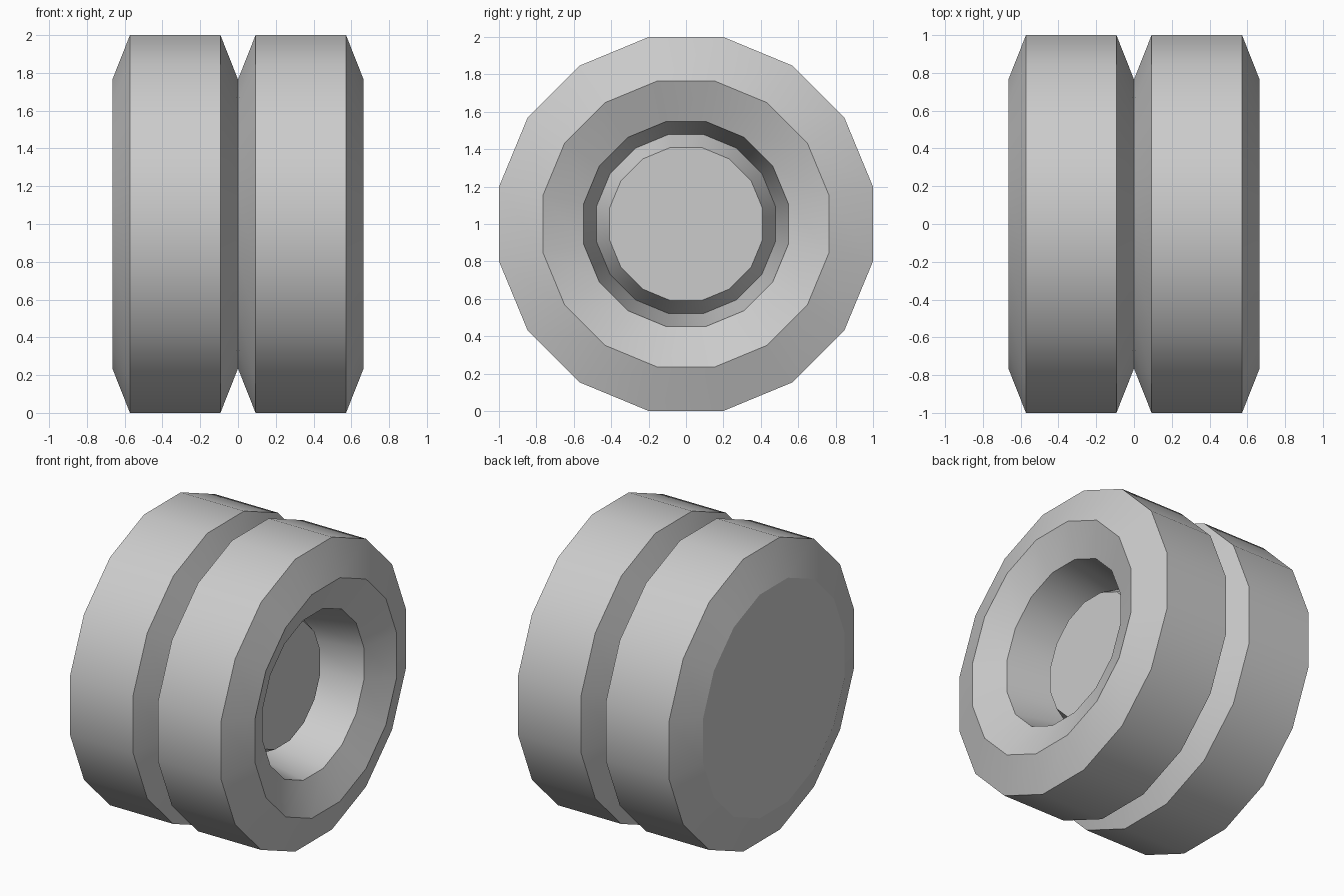
import bpy
import bmesh
import math

SIDES = 16

if "Cube" in bpy.data.objects:
    bpy.data.objects.remove(bpy.data.objects["Cube"], do_unlink=True)

grey = bpy.data.materials.new("plain grey")
grey.use_nodes = True
color = (0.6, 0.6, 0.6, 1)
grey.diffuse_color = color
grey.node_tree.nodes["Principled BSDF"].inputs["Base Color"].default_value = color

# Profile along the axle: (x, distance from axle to the middle of a flat)
profile = [
    (-0.665, 0.765), (-0.572, 1), (-0.093, 1), (0, 0.765),   # closed-side tread
    (0.093, 1), (0.572, 1), (0.665, 0.765),                  # open-side tread
    (0.57, 0.547), (0.2, 0.478), (0.335, 0.41),              # recess and raised hub
]


def add_ring(bm, x, apothem):
    radius = apothem / math.cos(math.pi / SIDES)
    angles = [2 * math.pi * (i + 0.5) / SIDES for i in range(SIDES)]
    return [bm.verts.new((x, radius * math.cos(a), 1 + radius * math.sin(a)))
            for a in angles]


bm = bmesh.new()
rings = [add_ring(bm, x, r) for x, r in profile]
for a, b in zip(rings, rings[1:]):
    for i in range(SIDES):
        j = (i + 1) % SIDES
        bm.faces.new((a[i], a[j], b[j], b[i]))

# Closed back cap and hub face
bm.faces.new(rings[0])
bm.faces.new(rings[-1])
bmesh.ops.recalc_face_normals(bm, faces=bm.faces)

mesh = bpy.data.meshes.new("wheel")
bm.to_mesh(mesh)
bm.free()
wheel = bpy.data.objects.new("wheel", mesh)
bpy.context.collection.objects.link(wheel)
mesh.materials.append(grey)

bpy.ops.object.select_all(action="DESELECT")
wheel.select_set(True)
bpy.context.view_layer.objects.active = wheel
bpy.ops.object.shade_smooth_by_angle(angle=math.radians(30))

# Keep both end caps flat
for face in mesh.polygons:
    if len(face.vertices) == SIDES:
        face.use_smooth = False
